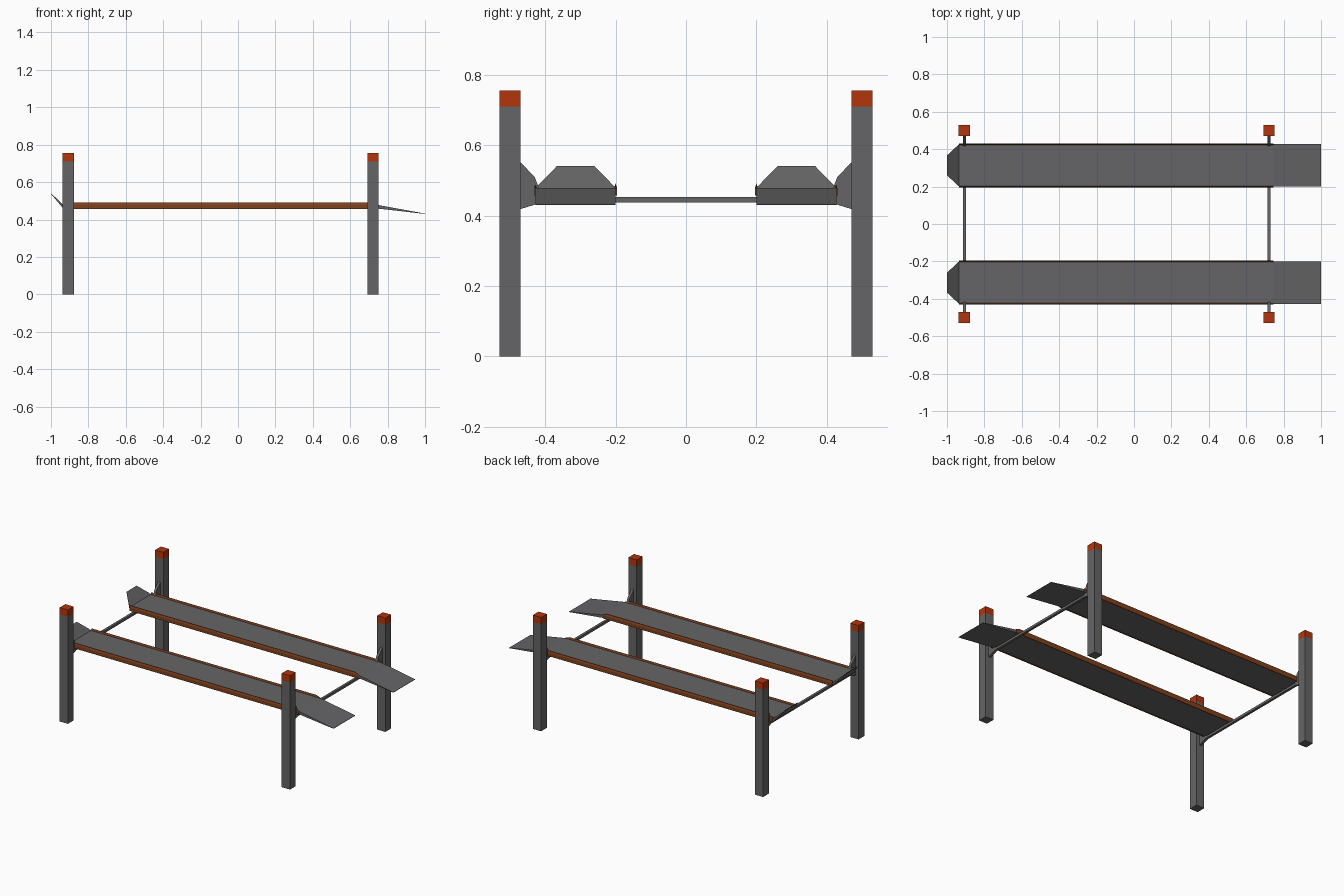
import bpy
import bmesh

cube = bpy.data.objects.get("Cube")
if cube:
    bpy.data.objects.remove(cube, do_unlink=True)


def make_material(name, color):
    mat = bpy.data.materials.new(name)
    mat.use_nodes = True
    mat.diffuse_color = color
    mat.node_tree.nodes["Principled BSDF"].inputs["Base Color"].default_value = color
    return mat


STEEL = make_material("grey steel", (0.13, 0.13, 0.135, 1))
ORANGE = make_material("orange cap", (0.45, 0.037, 0.004, 1))
BROWN = make_material("brown rail", (0.21, 0.052, 0.012, 1))


def loft(name, sections, mat):
    """Join equal-sized cross-sections into one closed solid."""
    bm = bmesh.new()
    rings = [[bm.verts.new(p) for p in s] for s in sections]
    n = len(rings[0])
    for a, b in zip(rings, rings[1:]):
        for i in range(n):
            j = (i + 1) % n
            bm.faces.new((a[i], a[j], b[j], b[i]))
    bm.faces.new(rings[0])
    bm.faces.new(rings[-1])
    bmesh.ops.recalc_face_normals(bm, faces=bm.faces)
    mesh = bpy.data.meshes.new(name)
    bm.to_mesh(mesh)
    bm.free()
    mesh.materials.append(mat)
    obj = bpy.data.objects.new(name, mesh)
    bpy.context.collection.objects.link(obj)
    return obj


def box(name, x, y, z, mat):
    ring = [(x[0], y[0]), (x[1], y[0]), (x[1], y[1]), (x[0], y[1])]
    return loft(name, [[(px, py, h) for px, py in ring] for h in z], mat)


HALF = 0.03      # half width of a post
POST_Y = 0.50
BAR = 0.008      # half thickness of a cross bar

# Posts, caps, cross bars and gussets at both ends
for end, cx in (("rear", -0.907), ("front", 0.722)):
    box(end + "_cross_bar", (cx - BAR, cx + BAR), (-POST_Y, POST_Y), (0.437, 0.453), STEEL)
    for side, s in (("left", 1), ("right", -1)):
        xs = (cx - HALF, cx + HALF)
        ys = (s * POST_Y - HALF, s * POST_Y + HALF)
        box(f"{end}_{side}_post", xs, ys, (0, 0.71), STEEL)
        box(f"{end}_{side}_cap", xs, ys, (0.71, 0.755), ORANGE)
        profile = [(0.475, 0.417), (0.475, 0.556), (0.41, 0.457), (0.41, 0.437)]
        profile[2:2] = [(0.43, 0.51)]
        loft(f"{end}_{side}_gusset",
             [[(cx + d, s * y, z) for y, z in profile] for d in (-BAR, BAR)], STEEL)

# Runways: wheel stop, flat deck and entry ramp in one lofted strip
INNER, OUTER = 0.20, 0.427
MID = (INNER + OUTER) / 2
HALF_DECK = (OUTER - INNER) / 2
# x, bottom z, top z, half width
STATIONS = [(-1.0, 0.537, 0.541, 0.053), (-0.935, 0.459, 0.479, HALF_DECK),
            (0.74, 0.459, 0.479, HALF_DECK), (1.0, 0.43, 0.432, HALF_DECK)]

for side, s in (("left", 1), ("right", -1)):
    sections = [[(x, s * MID - w, lo), (x, s * MID + w, lo),
                 (x, s * MID + w, hi), (x, s * MID - w, hi)]
                for x, lo, hi, w in STATIONS]
    loft(side + "_runway", sections, STEEL)
    # Peaked edge rails, sloping down at the ramp end
    for edge, y in (("inner", INNER), ("outer", OUTER)):
        rail = []
        for x, peak in ((-0.935, 0.492), (0.715, 0.492), (0.745, 0.481)):
            rail.append([(x, s * y - 0.004, 0.457), (x, s * y + 0.004, 0.457),
                         (x, s * y + 0.004, 0.478), (x, s * y, peak),
                         (x, s * y - 0.004, 0.478)])
        loft(f"{side}_{edge}_rail", rail, BROWN)
